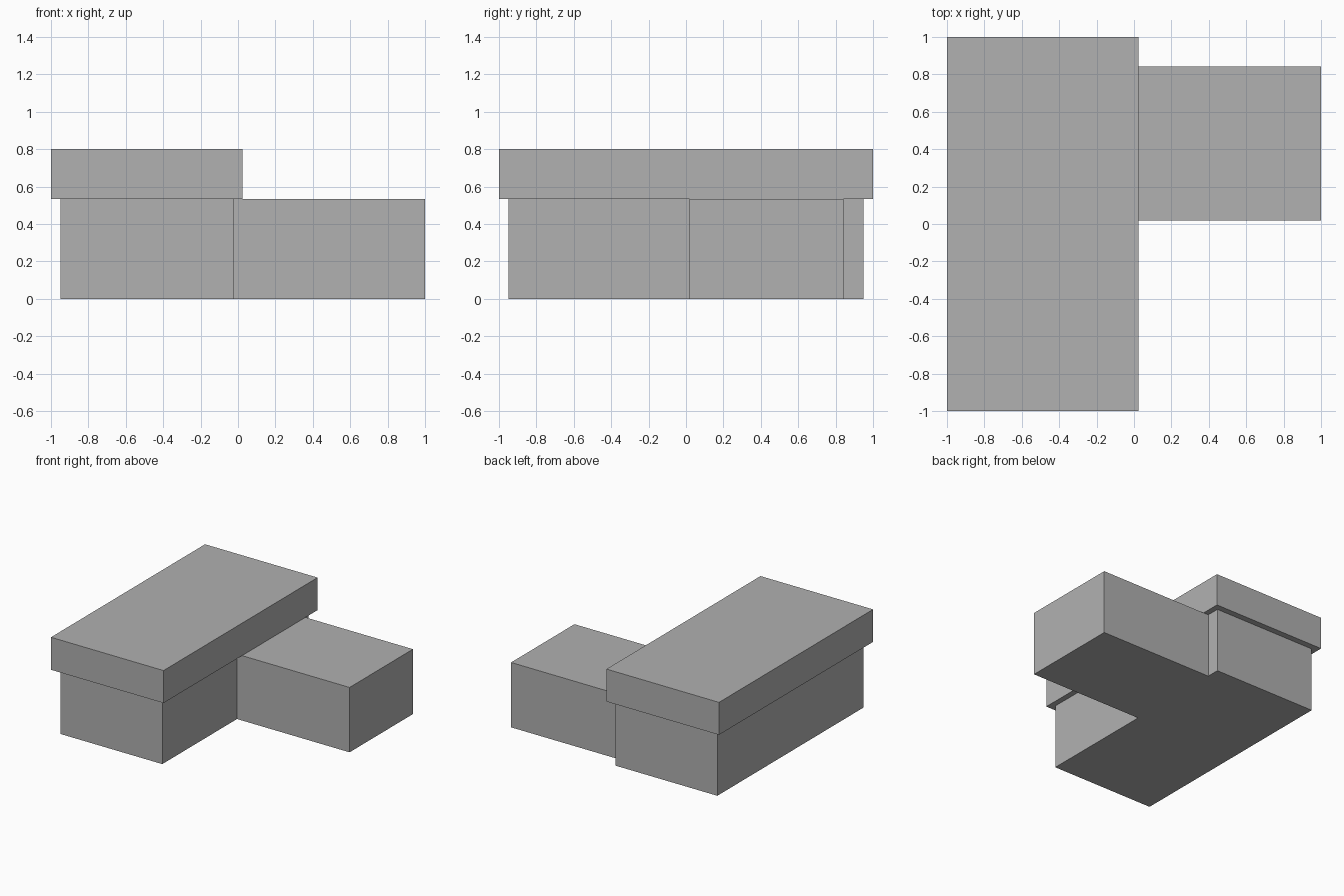
import bpy
from mathutils import Vector

cube = bpy.data.objects.get("Cube")
if cube:
    bpy.data.objects.remove(cube, do_unlink=True)

# One plain grey for every part
GREY = (0.44, 0.44, 0.44, 1)
grey = bpy.data.materials.new("plain_grey")
grey.use_nodes = True
grey.diffuse_color = GREY
grey.node_tree.nodes["Principled BSDF"].inputs["Base Color"].default_value = GREY


def box(name, low, high):
    """Add a box spanning two opposite corners."""
    low, high = Vector(low), Vector(high)
    bpy.ops.mesh.primitive_cube_add(size=1, location=(low + high) / 2)
    obj = bpy.context.object
    obj.name = name
    obj.scale = high - low
    bpy.ops.object.transform_apply(location=False, rotation=False, scale=True)
    obj.data.materials.append(grey)
    return obj


WALL_TOP = 0.533
ROOF_TOP = 0.80

# Main block, its overhanging roof slab, and the low side wing
box("main_block", (-0.95, -0.95, 0), (-0.023, 0.95, WALL_TOP))
box("roof_slab", (-1, -1, WALL_TOP), (0.023, 1, ROOF_TOP))
box("side_wing", (-0.023, 0.02, 0), (1, 0.843, WALL_TOP))
